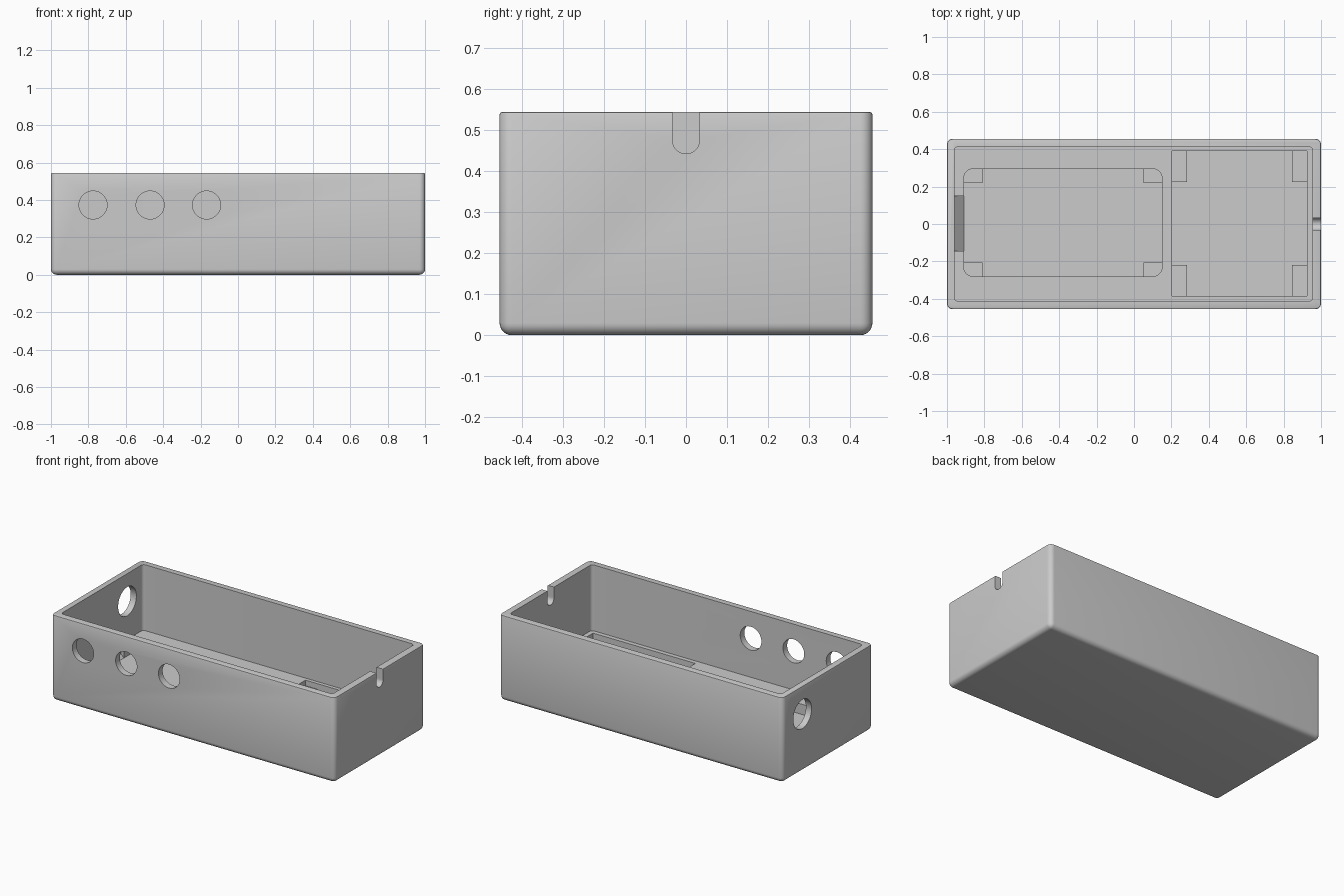
import bpy, bmesh, math
from mathutils import Matrix, Vector

if "Cube" in bpy.data.objects:
    bpy.data.objects.remove(bpy.data.objects["Cube"])

L, W, H = 2.0, 0.91, 0.545
FLOOR, PAD, DEEP = 0.125, 0.09, 0.06

grey = bpy.data.materials.new("grey_plastic")
grey.diffuse_color = (0.6, 0.6, 0.6, 1)
grey.use_nodes = True
grey.node_tree.nodes["Principled BSDF"].inputs["Base Color"].default_value = grey.diffuse_color


def finish(name, bm):
    bmesh.ops.recalc_face_normals(bm, faces=bm.faces)
    me = bpy.data.meshes.new(name)
    bm.to_mesh(me)
    bm.free()
    me.materials.append(grey)
    ob = bpy.data.objects.new(name, me)
    bpy.context.collection.objects.link(ob)
    return ob


def block(name, x, y, z, r=0.0, bottom=False):
    """Box between ranges, vertical edges (and optionally bottom) rounded."""
    bm = bmesh.new()
    bmesh.ops.create_cube(bm, size=1)
    for v in bm.verts:
        v.co = Vector([a + (b - a) * (c + 0.5) for (a, b), c in zip((x, y, z), v.co)])
    if r:
        edges = []
        for e in bm.edges:
            a, b = (v.co for v in e.verts)
            if abs(a.z - b.z) > 1e-4 or (bottom and a.z < z[0] + 1e-4):
                edges.append(e)
        bmesh.ops.bevel(bm, geom=edges, offset=r, segments=6, profile=0.5, affect='EDGES')
    return finish(name, bm)


def rod(name, center, axis, r, depth):
    """Cylinder along x or y."""
    bm = bmesh.new()
    rot = Matrix.Rotation(math.pi / 2, 4, 'Y' if axis == 'x' else 'X')
    bmesh.ops.create_cone(bm, cap_ends=True, segments=48, radius1=r, radius2=r, depth=depth,
                          matrix=Matrix.Translation(center) @ rot)
    return finish(name, bm)


# outer shell with rounded sides and base
case = block("case", (-L / 2, L / 2), (-W / 2, W / 2), (0, H), 0.03, True)
bm = bmesh.new()
bm.from_mesh(case.data)
rim = [e for e in bm.edges if all(v.co.z > H - 1e-4 for v in e.verts)]
bmesh.ops.bevel(bm, geom=rim, offset=0.006, segments=2, profile=0.5, affect='EDGES')
bm.to_mesh(case.data)
bm.free()

# main cavity
cutters = [block("cavity_cut", (-0.96, 0.955), (-0.413, 0.413), (FLOOR, 1), 0.02)]


# floor tray: shallow pocket, then a deeper cross that leaves four corner pads
def tray(name, x, y, px, py, r):
    cutters.append(block(name + "_pocket_cut", x, y, (PAD, 0.3), r))
    cutters.append(block(name + "_long_cut", x, (y[0] + py, y[1] - py), (DEEP, 0.31)))
    cutters.append(block(name + "_wide_cut", (x[0] + px, x[1] - px), y, (DEEP, 0.32)))


tray("left_tray", (-0.91, 0.15), (-0.28, 0.295), 0.1, 0.075, 0.05)
tray("right_tray", (0.203, 0.925), (-0.385, 0.39), 0.08, 0.165, 0)

# sloped slot beside the left tray
bm = bmesh.new()
profile = [(-0.96, 0.11), (-0.91, DEEP), (-0.88, DEEP), (-0.88, 0.2), (-0.96, 0.2)]
f = bm.faces.new([bm.verts.new((x, -0.145, z)) for x, z in profile])
new = bmesh.ops.extrude_face_region(bm, geom=[f])["geom"]
bmesh.ops.translate(bm, vec=(0, 0.295, 0), verts=[g for g in new if isinstance(g, bmesh.types.BMVert)])
cutters.append(finish("slot_cut", bm))

# three front holes and one left hole
for i, x in enumerate((-0.775, -0.47, -0.168)):
    cutters.append(rod(f"front_hole_cut_{i}", (x, -0.44, 0.373), 'y', 0.075, 0.15))
cutters.append(rod("left_hole_cut", (-0.98, 0.255, 0.368), 'x', 0.092, 0.15))

# round-bottomed cable notch in the right wall
cutters.append(rod("notch_round_cut", (0.98, 0, 0.476), 'x', 0.033, 0.15))
cutters.append(block("notch_cut", (0.905, 1.055), (-0.033, 0.033), (0.476, 0.7)))

bpy.context.view_layer.objects.active = case
for c in cutters:
    c.hide_render = True
    m = case.modifiers.new(c.name, 'BOOLEAN')
    m.operation, m.solver, m.object = 'DIFFERENCE', 'EXACT', c
    bpy.ops.object.modifier_apply(modifier=m.name)
for c in cutters:
    bpy.data.objects.remove(c)

bpy.ops.object.select_all(action='DESELECT')
case.select_set(True)
bpy.ops.object.shade_smooth_by_angle(angle=math.radians(30))
